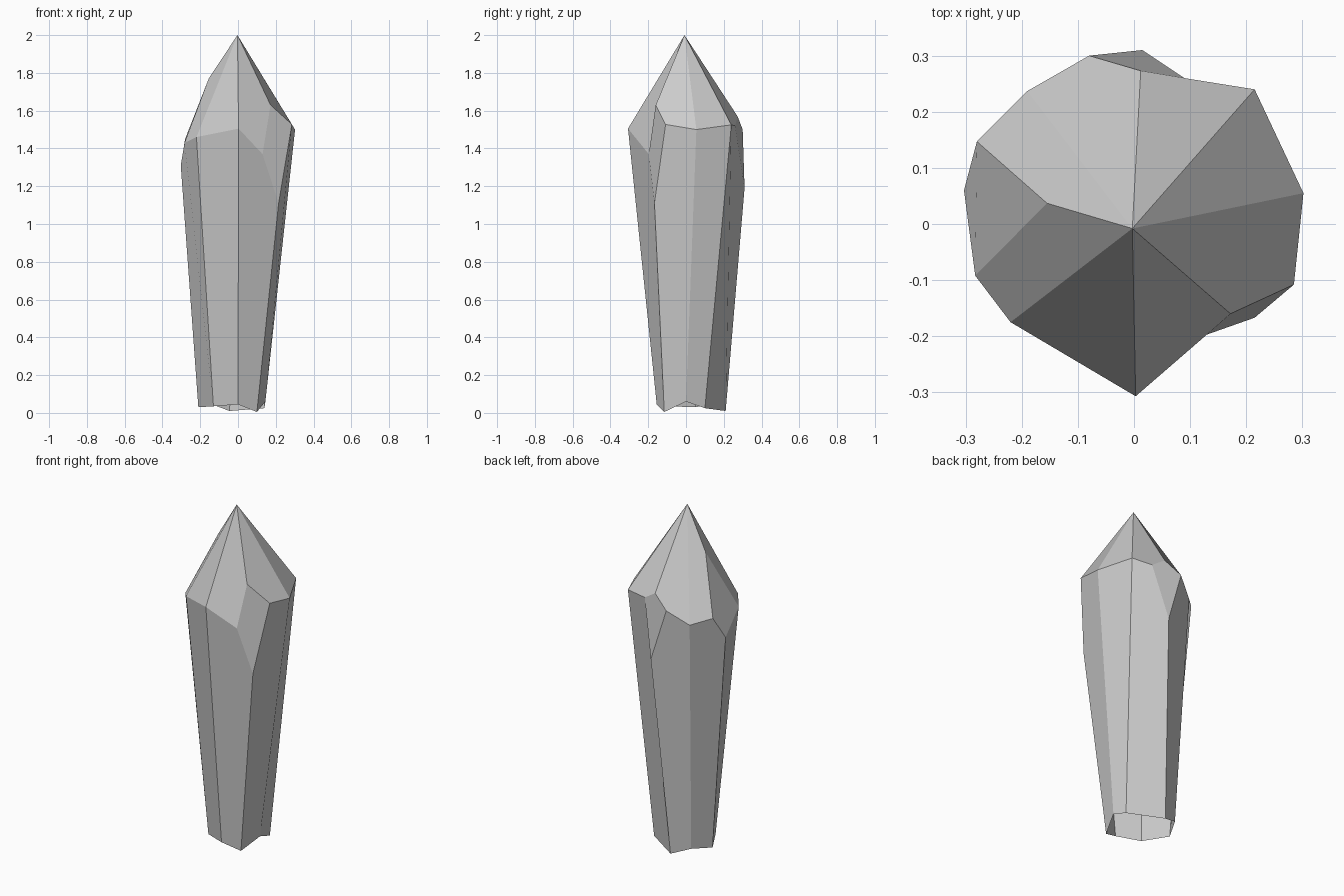
import bpy, bmesh

if "Cube" in bpy.data.objects:
    bpy.data.objects.remove(bpy.data.objects["Cube"])

# Ridge ring: eight ridges, each with a base corner and an upper corner
base = [(0.0, -.155, .045), (.10, -.115, .005), (.145, 0.0, .06), (.14, .10, .025),
        (-.045, .21, .01), (-.15, .165, .05), (-.21, .05, .03), (-.13, -.093, .035)]
upper = [(.003, -.307, 1.505), (.215, -.167, 1.11), (.302, .055, 1.50), (.215, .24, 1.525),
         (.015, .31, 1.19), (-.19, .237, 1.42), (-.303, .06, 1.31), (-.22, -.175, 1.46)]
# Chipped ridges: ridge index -> (corner before, corner after, corner above)
chips = {1: ((.13, -.197, 1.37), (.285, -.108, 1.527), (.172, -.16, 1.63)),
         4: ((.09, .26, 1.52), (-.08, .30, 1.50), (.012, .273, 1.57)),
         6: ((-.28, .147, 1.45), (-.283, -.092, 1.43), (-.155, .037, 1.77))}

bm = bmesh.new()
tip = bm.verts.new((-.003, -.008, 2.0))
low = [bm.verts.new(p) for p in base]
top = [bm.verts.new(p) for p in upper]
chip = {i: [bm.verts.new(p) for p in pts] for i, pts in chips.items()}

for i in range(8):
    j = (i + 1) % 8
    side = [low[i], low[j], top[j]]
    crown = [tip]
    # start of the shoulder line between ridge i and ridge j
    if i in chip:
        before, after, above = chip[i]
        bm.faces.new((before, top[i], after, above))   # chip facet
        crown += [above, after]
        mid = [after]
    else:
        crown.append(top[i])
        mid = []
    # end of the shoulder line
    if j in chip:
        before, after, above = chip[j]
        crown += [before, above]
        mid.append(before)
    else:
        crown.append(top[j])
    bm.faces.new(side + mid[::-1] + [top[i]])          # long side facet
    bm.faces.new(crown)                                # pointed crown facet

# The base stays open
bmesh.ops.recalc_face_normals(bm, faces=bm.faces)
mesh = bpy.data.meshes.new("crystal")
bm.to_mesh(mesh)
bm.free()
bpy.context.collection.objects.link(bpy.data.objects.new("crystal", mesh))
